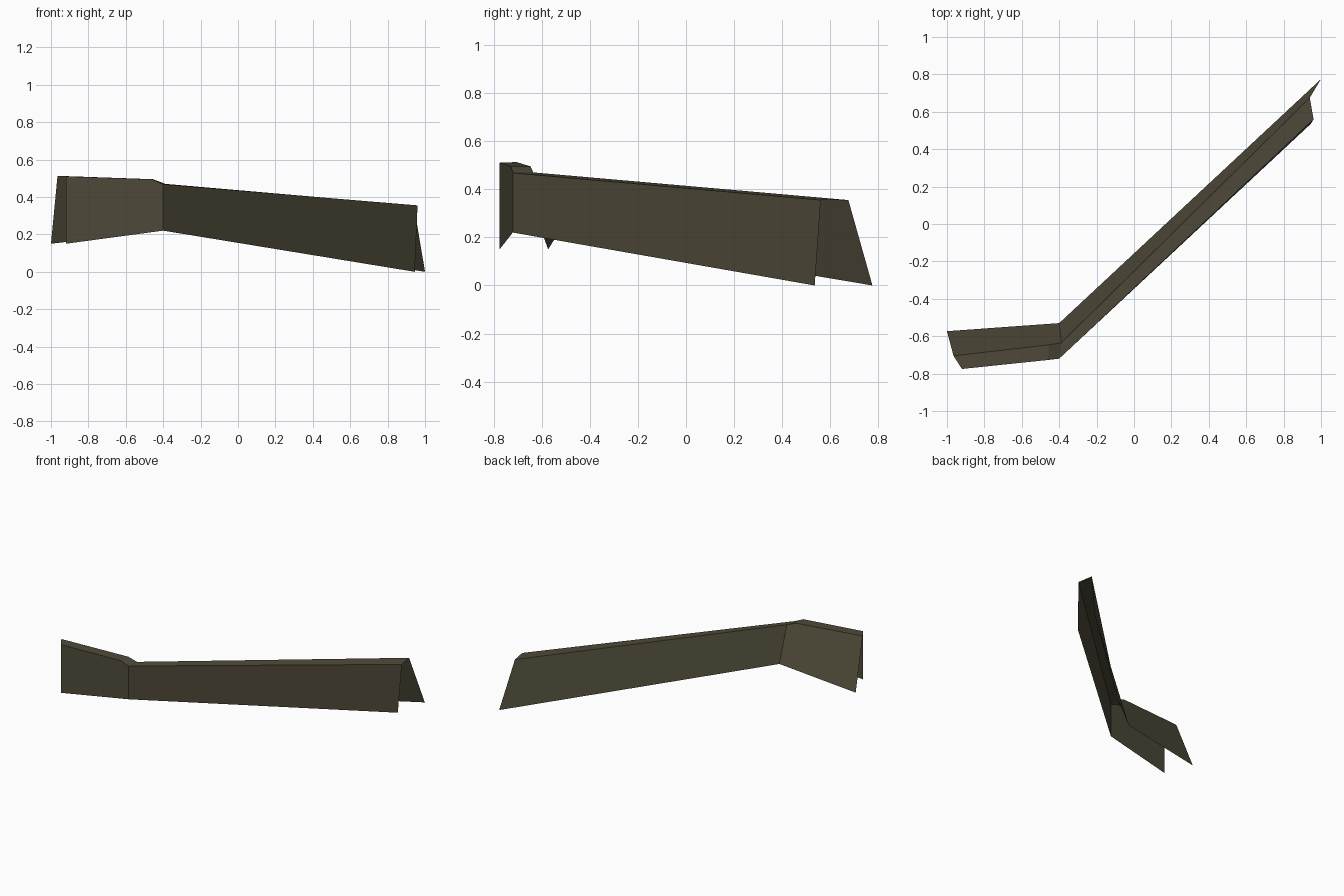
import bpy, bmesh

if "Cube" in bpy.data.objects:
    bpy.data.objects.remove(bpy.data.objects["Cube"])

# single drab colour
mat = bpy.data.materials.new("drab olive brown")
mat.diffuse_color = (0.078, 0.068, 0.041, 1.0)
mat.use_nodes = True
mat.node_tree.nodes["Principled BSDF"].inputs["Base Color"].default_value = mat.diffuse_color

# rails of the bent, hollow embankment shell, from left end to right end
front_bottom = [(-0.92, -0.775, 0.15), (-0.40, -0.72, 0.22), (0.945, 0.535, 0.0)]
front_top = [(-0.92, -0.775, 0.51), (-0.46, -0.727, 0.495),
             (-0.40, -0.72, 0.468), (0.96, 0.56, 0.355)]
back_top = [(-0.965, -0.705, 0.513), (-0.455, -0.646, 0.495),
            (-0.388, -0.635, 0.47), (0.94, 0.675, 0.355)]
back_bottom = [(-1.0, -0.573, 0.15), (-0.40, -0.53, 0.22), (1.0, 0.775, 0.0)]

bm = bmesh.new()
fb, ft, kt, kb = ([bm.verts.new(p) for p in rail]
                  for rail in (front_bottom, front_top, back_top, back_bottom))

# narrow top strip
for i in range(3):
    bm.faces.new((ft[i], ft[i + 1], kt[i + 1], kt[i]))

# front wall and back wall: short wing, then long wing
for low, high, flip in ((fb, ft, False), (kb, kt, True)):
    short_wing = [low[0], low[1], high[2], high[1], high[0]]
    long_wing = [low[1], low[2], high[3], high[2]]
    for loop in (short_wing, long_wing):
        bm.faces.new(loop[::-1] if flip else loop)

mesh = bpy.data.meshes.new("bent_wall_shell")
bm.to_mesh(mesh)
bm.free()
mesh.materials.append(mat)
obj = bpy.data.objects.new("bent_wall_shell", mesh)
bpy.context.collection.objects.link(obj)
